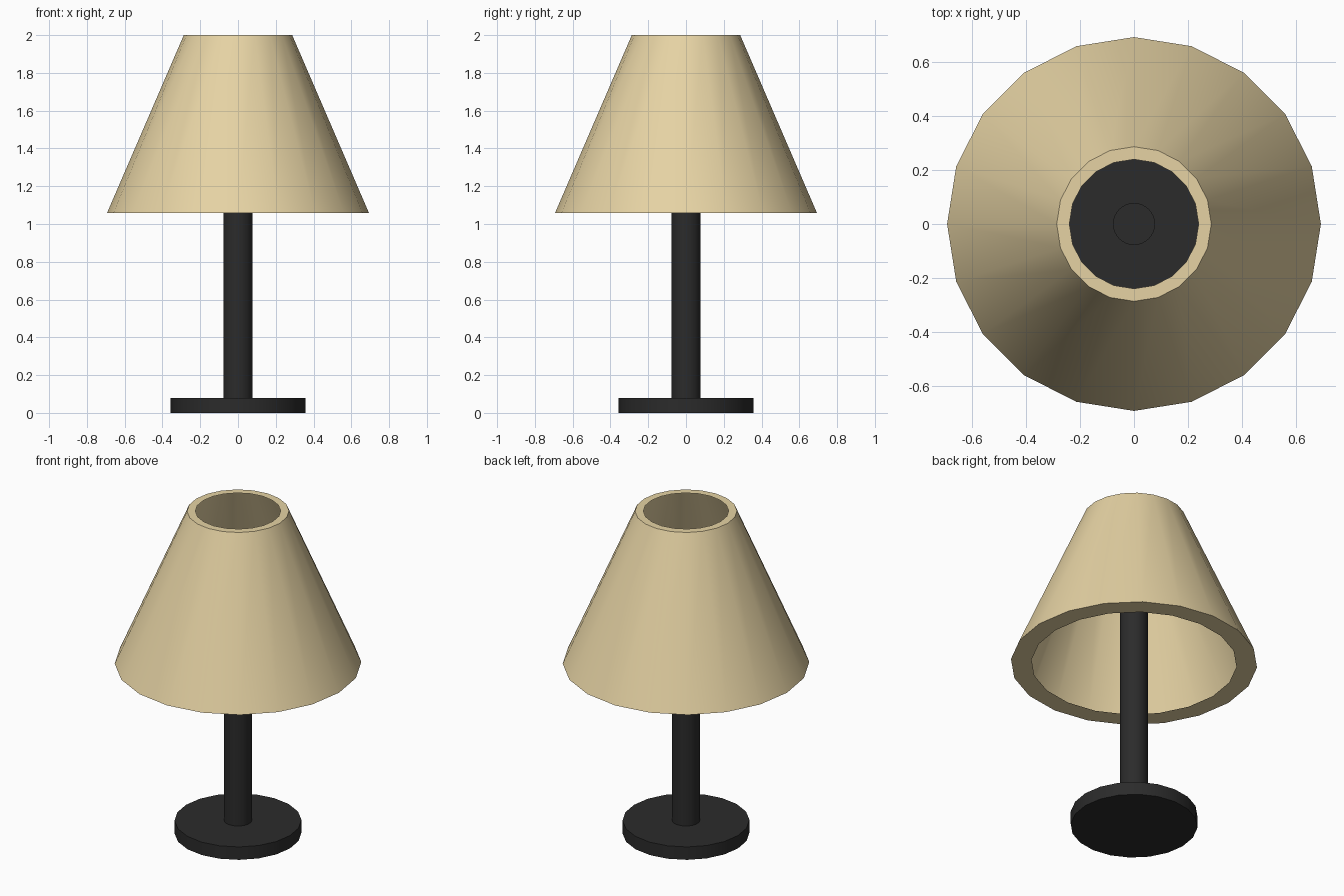
import bpy, bmesh
from math import cos, sin, tau, radians

if "Cube" in bpy.data.objects:
    bpy.data.objects.remove(bpy.data.objects["Cube"])


def material(name, color):
    m = bpy.data.materials.new(name)
    m.diffuse_color = color
    m.use_nodes = True
    m.node_tree.nodes["Principled BSDF"].inputs["Base Color"].default_value = m.diffuse_color
    return m


def lathe(name, profile, sides, mat, caps=True):
    """Revolve (radius, z) points around z, optionally capping both ends."""
    bm = bmesh.new()
    rings = [[bm.verts.new((r * cos(tau * i / sides), r * sin(tau * i / sides), z))
              for i in range(sides)] for r, z in profile]
    if caps:
        bm.faces.new(rings[0][::-1])
        bm.faces.new(rings[-1])
    for a, b in zip(rings, rings[1:]):
        for i in range(sides):
            j = (i + 1) % sides
            bm.faces.new((a[i], a[j], b[j], b[i]))
    mesh = bpy.data.meshes.new(name)
    bm.to_mesh(mesh)
    bm.free()
    mesh.materials.append(mat)
    ob = bpy.data.objects.new(name, mesh)
    bpy.context.collection.objects.link(ob)
    bpy.ops.object.select_all(action='DESELECT')
    ob.select_set(True)
    bpy.context.view_layer.objects.active = ob
    bpy.ops.object.shade_smooth_by_angle(angle=radians(30))
    return ob


black = material("black_metal", (0.024, 0.024, 0.024, 1))
cream = material("cream_fabric", (0.79, 0.65, 0.37, 1))

# Foot disc and upright pole
lathe("base", [(0.357, 0), (0.357, 0.08)], 20, black)
lathe("pole", [(0.078, 0.08), (0.078, 1.75)], 32, black)

# Conical shade with a flat lip turned inward at each end
lathe("shade", [(0.578, 1.057), (0.694, 1.057), (0.287, 2.0), (0.24, 2.0)],
      20, cream, caps=False)
